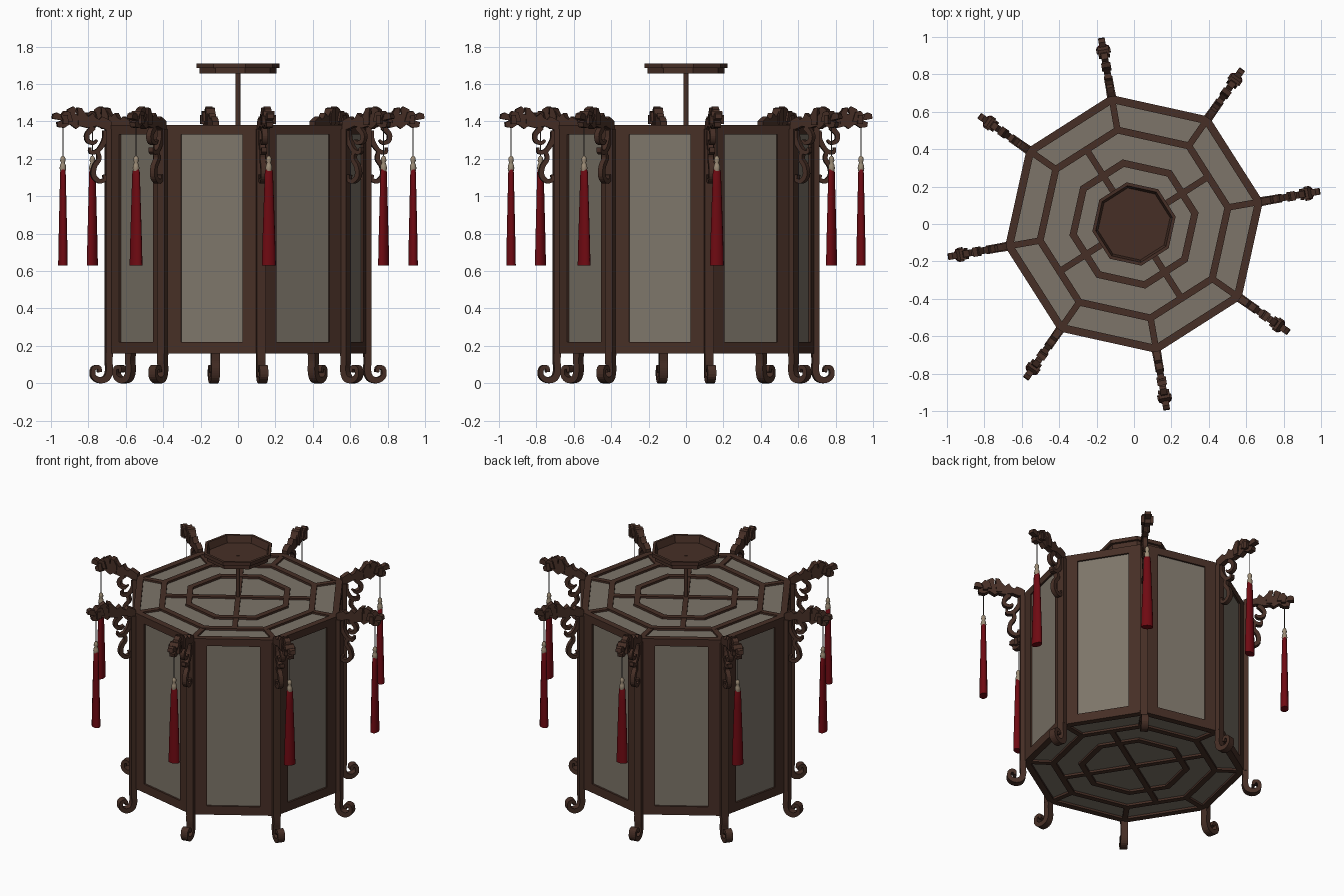
import bpy, bmesh, math
from mathutils import Vector, Matrix

if "Cube" in bpy.data.objects:
    bpy.data.objects.remove(bpy.data.objects["Cube"])

def mat(name, c):
    m = bpy.data.materials.new(name)
    m.diffuse_color = (*c, 1)
    m.use_nodes = True
    m.node_tree.nodes["Principled BSDF"].inputs["Base Color"].default_value = m.diffuse_color
    return m

WOOD = mat("dark wood", (0.062, 0.028, 0.019))
GLASS = mat("frosted panel", (0.205, 0.178, 0.142))
RED = mat("tassel red", (0.16, 0.003, 0.006))
BEAD = mat("tan bead", (0.33, 0.26, 0.18))
CORD = mat("grey cord", (0.10, 0.09, 0.08))

A0 = math.radians(10)           # first corner direction
STEP = math.pi / 4
R = 0.70                        # corner radius of the body
Z0, Z1 = 0.16, 1.38
C8 = math.cos(math.pi / 8)

def make(name, bm, material):
    bmesh.ops.recalc_face_normals(bm, faces=bm.faces[:])
    me = bpy.data.meshes.new(name)
    bm.to_mesh(me)
    bm.free()
    me.materials.append(material)
    ob = bpy.data.objects.new(name, me)
    bpy.context.collection.objects.link(ob)
    return ob

def box(bm, x0, x1, y0, y1, z0, z1, ang=0):
    mx = Matrix.Rotation(ang, 4, 'Z') @ Matrix.Translation(((x0+x1)/2, (y0+y1)/2, (z0+z1)/2)) \
        @ Matrix.Diagonal((x1-x0, y1-y0, z1-z0, 1))
    bmesh.ops.create_cube(bm, size=1, matrix=mx)

def slab(bm, pts, w):
    """Extrude an (r, z) outline to thickness w around y = 0."""
    a = [bm.verts.new((r, -w/2, z)) for r, z in pts]
    b = [bm.verts.new((r, w/2, z)) for r, z in pts]
    bm.faces.new(a)
    bm.faces.new(b[::-1])
    n = len(pts)
    for i in range(n):
        bm.faces.new((a[i], b[i], b[(i+1) % n], a[(i+1) % n]))

def smooth_path(pts, k=4):
    """Catmull-Rom through (r, z, half width) points."""
    p = [Vector(q) for q in pts]
    p = [2*p[0]-p[1]] + p + [2*p[-1]-p[-2]]
    out = []
    for i in range(1, len(p)-2):
        for j in range(k):
            t = j / k
            out.append(0.5*(2*p[i] + (p[i+1]-p[i-1])*t + (2*p[i-1]-5*p[i]+4*p[i+1]-p[i+2])*t*t
                            + (3*p[i]-p[i-1]-3*p[i+1]+p[i+2])*t**3))
    return out + [p[-2]]

def ribbon(bm, pts, w):
    p = smooth_path(pts)
    rings = []
    for i, q in enumerate(p):
        d = p[min(i+1, len(p)-1)] - p[max(i-1, 0)]
        n = Vector((-d.y, d.x)).normalized() * q.z
        rings.append([bm.verts.new((q.x+s*n.x, y, q.y+s*n.y))
                      for s, y in ((1, -w/2), (1, w/2), (-1, w/2), (-1, -w/2))])
    for a, b in zip(rings, rings[1:]):
        for j in range(4):
            bm.faces.new((a[j], a[(j+1) % 4], b[(j+1) % 4], b[j]))
    bm.faces.new(rings[0])
    bm.faces.new(rings[-1][::-1])

def lathe(bm, prof, x, sx=1, sy=1, n=12):
    rings = [[bm.verts.new((x+r*sx*math.cos(2*math.pi*j/n), r*sy*math.sin(2*math.pi*j/n), z))
              for j in range(n)] for r, z in prof]
    for a, b in zip(rings, rings[1:]):
        for j in range(n):
            bm.faces.new((a[j], a[(j+1) % n], b[(j+1) % n], b[j]))
    bm.faces.new(rings[0][::-1])
    bm.faces.new(rings[-1])

def octo_tube(bm, prof):
    """Closed (corner radius, z) loop swept round the octagon."""
    rings = [[bm.verts.new((r*math.cos(A0+k*STEP), r*math.sin(A0+k*STEP), z)) for r, z in prof]
             for k in range(8)]
    m = len(prof)
    for k in range(8):
        a, b = rings[k], rings[(k+1) % 8]
        for j in range(m):
            bm.faces.new((a[j], a[(j+1) % m], b[(j+1) % m], b[j]))

def octo_ring(bm, ro, ri, z0, z1):
    octo_tube(bm, [(ro, z0), (ro, z1), (ri, z1), (ri, z0)])

def octo_plate(bm, r, z0, z1):
    bmesh.ops.create_cone(bm, cap_ends=True, segments=8, radius1=r, radius2=r, depth=z1-z0,
        matrix=Matrix.Translation((0, 0, (z0+z1)/2)) @ Matrix.Rotation(A0, 4, 'Z'))

def around(ob, offset=A0):
    """Repeat a part at all eight positions."""
    name = ob.name
    for k in range(8):
        o = ob if k == 0 else ob.copy()
        if k:
            bpy.context.collection.objects.link(o)
        o.name = f"{name}_{k+1}"
        o.rotation_euler.z = offset + k*STEP

# side panels: wooden frames with recessed panes
ap = R * C8
half = R * math.sin(math.pi / 8)
g = 0.168
bm = bmesh.new()
for s in (-1, 1):
    y = sorted((s*g, s*(half-0.004)))
    box(bm, ap-0.03, ap, y[0], y[1], Z0, Z1)
box(bm, ap-0.03, ap, -g, g, Z0, 0.22)
box(bm, ap-0.03, ap, -g, g, 1.33, Z1)
around(make("side_frame", bm, WOOD), A0 + STEP/2)
bm = bmesh.new()
box(bm, ap-0.02, ap-0.012, -g, g, 0.22, 1.33)
around(make("side_pane", bm, GLASS), A0 + STEP/2)

# corner posts
bm = bmesh.new()
box(bm, R-0.035, R+0.02, -0.024, 0.024, Z0, 1.36)
around(make("corner_post", bm, WOOD))

# top and bottom lattices
for name, z0, z1, zg in (("top", 1.355, Z1, 1.362), ("bottom", Z0, 0.185, 0.178)):
    bm = bmesh.new()
    octo_ring(bm, R, R-0.045, z0, z1)
    octo_ring(bm, 0.53, 0.49, z0, z1)
    octo_ring(bm, 0.35, 0.31, z0, z1)
    for k in range(8):
        box(bm, 0.50, R-0.03, -0.017, 0.017, z0, z1-0.002, A0+k*STEP)
    for k in range(2):
        box(bm, -0.47, 0.47, -0.017, 0.017, z0, z1-0.002, A0+STEP/2+k*math.pi/2)
    make(name + "_lattice", bm, WOOD)
    bm = bmesh.new()
    octo_plate(bm, R-0.04, zg-0.004, zg+0.004)
    make(name + "_pane", bm, GLASS)

# hanging rod and ceiling dish
bm = bmesh.new()
lathe(bm, [(0.014, 1.36), (0.014, 1.665)], 0)
make("hanging_rod", bm, WOOD)
bm = bmesh.new()
octo_plate(bm, 0.20, 1.655, 1.662)
octo_tube(bm, [(0.208, 1.655), (0.208, 1.685), (0.226, 1.685), (0.226, 1.71), (0.208, 1.71), (0.195, 1.66),
               (0.195, 1.655)])
make("ceiling_dish", bm, WOOD)

# carved beast-head arms
head = [(0.69, 1.345), (0.69, 1.40), (0.715, 1.415), (0.74, 1.425), (0.755, 1.41), (0.775, 1.42), (0.79, 1.445),
        (0.815, 1.425), (0.84, 1.455), (0.86, 1.435), (0.885, 1.44), (0.88, 1.465), (0.895, 1.48),
        (0.925, 1.465), (0.935, 1.44), (0.96, 1.435), (0.985, 1.447), (1.005, 1.44), (1.01, 1.415),
        (0.985, 1.41), (0.955, 1.405), (0.985, 1.395), (0.98, 1.37), (0.945, 1.365), (0.915, 1.385),
        (0.88, 1.36), (0.86, 1.375), (0.82, 1.365), (0.77, 1.375), (0.73, 1.36)]
bm = bmesh.new()
slab(bm, head, 0.036)
slab(bm, [(0.90, 1.40), (0.915, 1.45), (0.945, 1.455), (0.965, 1.43), (0.95, 1.40)], 0.06)
slab(bm, [(0.925, 1.385), (0.93, 1.435), (0.955, 1.435), (0.955, 1.385)], 0.076)
slab(bm, [(0.835, 1.38), (0.83, 1.43), (0.85, 1.47), (0.875, 1.475), (0.87, 1.38)], 0.05)
around(make("beast_head_arm", bm, WOOD))

# curled brackets under the arms
bm = bmesh.new()
ribbon(bm, [(0.765, 1.30, .006), (0.785, 1.285, .010), (0.815, 1.295, .012), (0.82, 1.33, .013),
            (0.785, 1.37, .015)], 0.03)
ribbon(bm, [(0.72, 1.35, .014), (0.725, 1.30, .014), (0.76, 1.245, .012), (0.80, 1.235, .010),
            (0.805, 1.26, .006)], 0.03)
ribbon(bm, [(0.765, 1.245, .010), (0.755, 1.20, .012), (0.78, 1.16, .013), (0.785, 1.11, .014),
            (0.755, 1.08, .012), (0.725, 1.09, .010), (0.73, 1.115, .007)], 0.03)
around(make("curled_bracket", bm, WOOD))

# scroll feet
bm = bmesh.new()
ribbon(bm, [(0.70, 0.18, .02), (0.703, 0.12, .018), (0.70, 0.07, .018), (0.715, 0.028, .018),
            (0.755, 0.017, .016), (0.788, 0.04, .013), (0.785, 0.08, .012), (0.758, 0.085, .011),
            (0.752, 0.06, .010)], 0.046)
around(make("scroll_foot", bm, WOOD))

# tassels: cord, bead and red skirt
T = 0.95
bm = bmesh.new()
lathe(bm, [(0.0025, 1.19), (0.0025, 1.39)], T, n=6)
around(make("tassel_cord", bm, CORD))
for name, prof, m, sx in (
        ("tassel_bead", [(.006, 1.215), (.013, 1.205), (.015, 1.19), (.010, 1.18), (.016, 1.165), (.018, 1.15),
                         (.015, 1.135)], BEAD, 1),
        ("tassel_skirt", [(.013, 1.155), (.022, 1.13), (.025, 1.05), (.030, 0.90), (.035, 0.75),
                          (.038, 0.63)], RED, 0.68)):
    bm = bmesh.new()
    lathe(bm, prof, T, sx, 1)
    ob = make(name, bm, m)
    for p in ob.data.polygons:
        p.use_smooth = len(p.vertices) == 4
    around(ob)
bpy.context.view_layer.update()

# settle the model exactly on the ground
objs = [o for o in bpy.data.objects if o.type == 'MESH']
low = min((o.matrix_world @ Vector(c)).z for o in objs for c in o.bound_box)
for o in objs:
    o.location.z -= low
